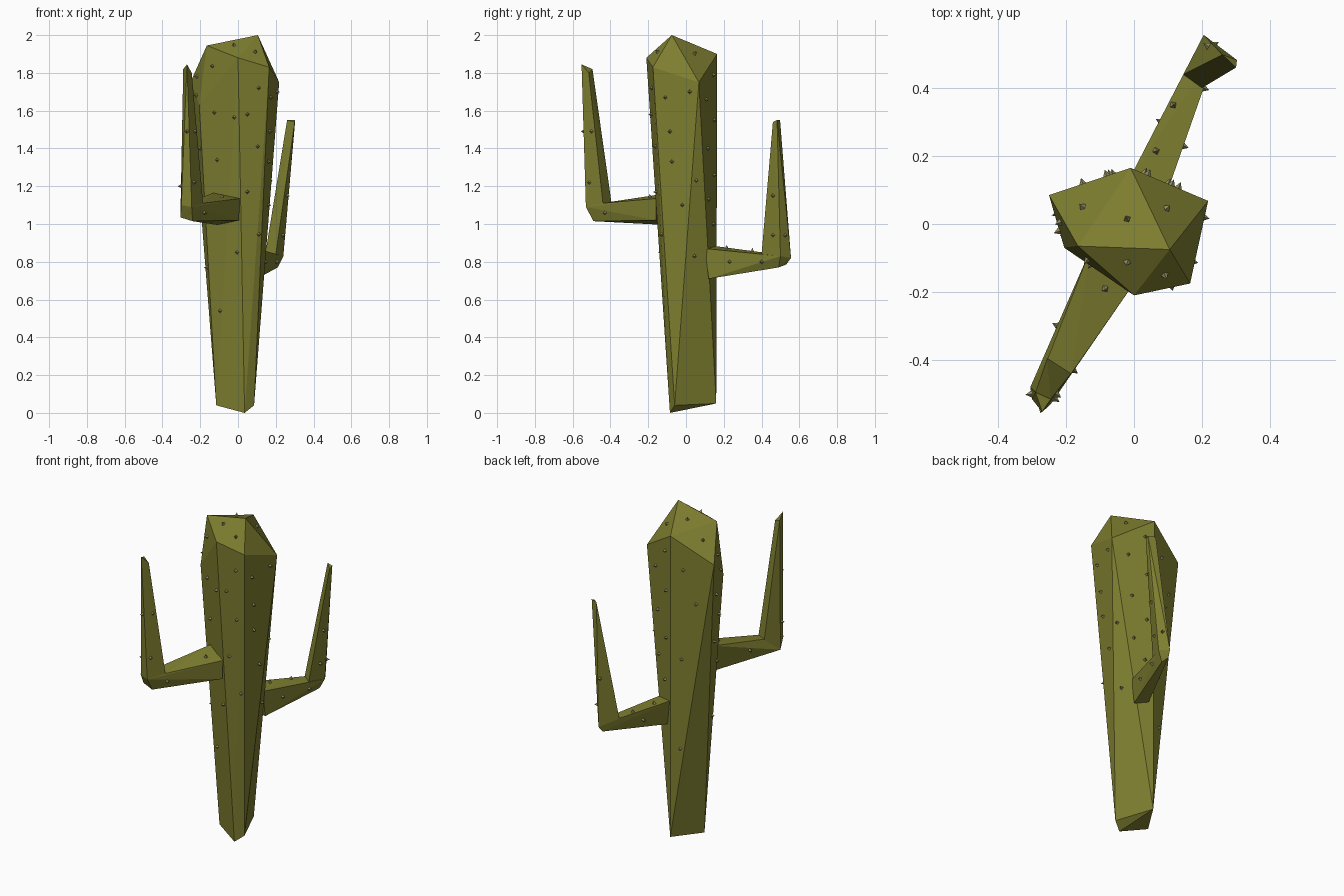
import bpy, bmesh
from mathutils import Vector
from mathutils.bvhtree import BVHTree


def material(name, rgb):
    m = bpy.data.materials.new(name)
    m.diffuse_color = (*rgb, 1)
    return m


green = material("cactus_green", (0.21, 0.21, 0.03))
pale = material("spine_pale", (0.28, 0.27, 0.12))


def finish(name, bm, mat):
    me = bpy.data.meshes.new(name)
    bm.to_mesh(me)
    bm.free()
    me.materials.append(mat)
    ob = bpy.data.objects.new(name, me)
    bpy.context.collection.objects.link(ob)


trees = []


def hull(name, points):
    """Faceted convex chunk around a few corner points."""
    bm = bmesh.new()
    vs = [bm.verts.new(p) for p in points]
    bmesh.ops.convex_hull(bm, input=vs)
    loose = [v for v in bm.verts if not v.link_faces]
    bmesh.ops.delete(bm, geom=loose, context='VERTS')
    bmesh.ops.recalc_face_normals(bm, faces=bm.faces)
    trees.append(BVHTree.FromBMesh(bm))
    finish(name, bm, green)


# Trunk: narrow four-cornered foot, wide uneven crown
foot = [(.035, -.085, 0), (.085, -.06, .04), (-.005, .16, .05), (-.115, -.015, .04)]
crown = [(.218, .068, 1.75), (.165, -.175, 1.83), (0, -.21, 1.88),
         (-.205, -.07, 1.63), (-.25, .085, 1.755), (-.01, .165, 1.9),
         (.105, -.075, 2.0), (-.165, -.065, 1.945)]
hull("trunk", foot + crown)


def arm(name, root, elbow, tip):
    hull(name + "_branch", root + elbow)
    hull(name + "_upright", elbow + tip)


# Front arm, higher on the trunk
arm("front_arm",
    [(-.13, -.08, 1.165), (.01, -.16, 1.135), (-.11, -.11, .995), (.005, -.16, 1.02)],
    [(-.255, -.395, 1.115), (-.185, -.44, 1.11), (-.305, -.48, 1.035),
     (-.24, -.49, 1.015), (-.245, -.53, 1.09), (-.3, -.515, 1.1)],
    [(-.29, -.495, 1.82), (-.27, -.553, 1.845), (-.245, -.515, 1.80)])

# Back arm, lower on the trunk
arm("back_arm",
    [(-.01, .14, .885), (.1, .1, .87), (.1, .12, .71), (.01, .13, .73)],
    [(.145, .44, .845), (.2, .4, .84), (.21, .49, .77),
     (.24, .5, .83), (.195, .53, .785), (.205, .556, .82)],
    [(.3, .46, 1.54), (.303, .482, 1.55), (.26, .498, 1.55)])

# Spines: small pyramids projected onto the surface along a view axis
spines = bmesh.new()


def add_spines(axis, side, spots):
    for a, b in spots:
        start = [a, b]
        start.insert(axis, 3 * side)
        ray = Vector((0, 0, 0))
        ray[axis] = -side
        hits = [t.ray_cast(Vector(start), ray) for t in trees]
        hits = [h for h in hits if h[0] is not None]
        if not hits:
            continue
        pos, normal = min(hits, key=lambda h: h[3])[:2]
        rot = normal.to_track_quat('Z', 'Y').to_matrix().to_4x4()
        rot.translation = pos + normal * .008
        bmesh.ops.create_cone(spines, cap_ends=True, segments=4, radius1=.013,
                              radius2=0, depth=.022, matrix=rot)


# front side (x, z)
add_spines(1, -1, [(-.02, 1.945), (.09, 1.91), (-.135, 1.835), (-.215, 1.78),
                   (-.125, 1.59), (-.02, 1.565), (.05, 1.58), (.11, 1.72),
                   (.105, 1.41), (-.11, 1.34), (.05, 1.17), (.11, .945),
                   (-.005, .85), (-.095, .54), (-.235, 1.22), (-.27, 1.49),
                   (-.18, 1.06)])
# right side (y, z)
add_spines(0, 1, [(-.11, 1.67), (.02, 1.7), (-.085, 1.49), (-.075, 1.33),
                  (.055, 1.23), (-.02, 1.1), (.045, .83), (.46, 1.15),
                  (.46, .94), (.525, .94), (.23, .8), (.4, .8), (-.5, 1.49)])
# back side (x, z)
add_spines(1, 1, [(.04, 1.79), (.13, 1.66), (.03, 1.55), (.11, 1.4), (.03, 1.26),
                  (.1, 1.13), (.04, 1.0), (-.08, 1.7), (-.15, 1.5), (-.07, 1.15),
                  (-.06, .6), (.22, 1.1)])
# left side (y, z)
add_spines(0, -1, [(-.02, 1.68), (.03, 1.55), (-.03, 1.4), (.02, 1.25), (-.04, 1.1),
                   (-.02, .77), (-.5, 1.2), (-.3, 1.08), (.3, .8)])
# top (x, y)
add_spines(2, 1, [(-.15, .05), (.095, .045), (-.02, .015), (.115, .35),
                  (.065, .215), (-.085, -.19)])
finish("spines", spines, pale)
